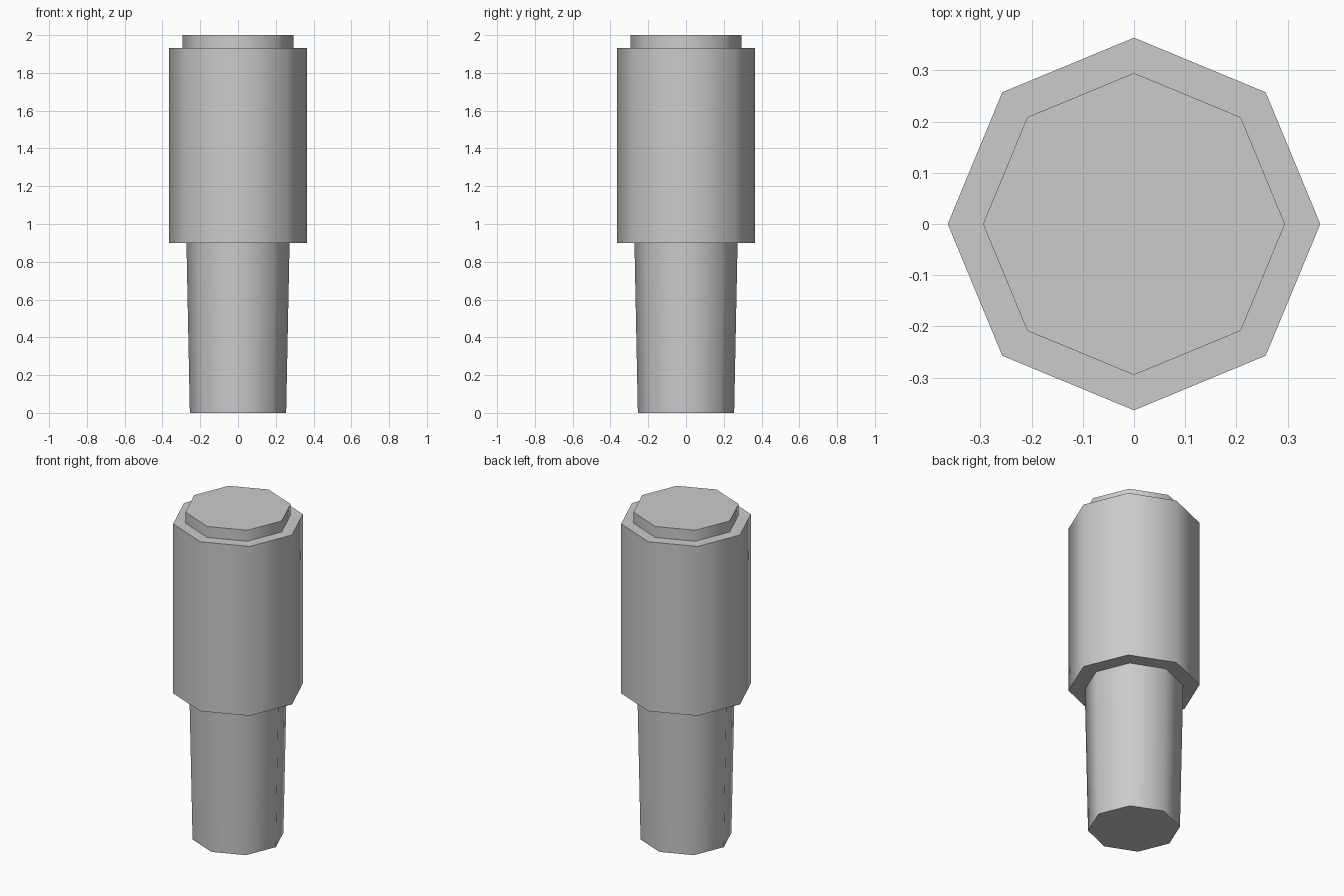
import bpy, bmesh, math

if "Cube" in bpy.data.objects:
    bpy.data.objects.remove(bpy.data.objects["Cube"])

SIDES = 8

grey = bpy.data.materials.new("plain grey")
grey.diffuse_color = (0.6, 0.6, 0.6, 1)
grey.use_nodes = True
grey.node_tree.nodes["Principled BSDF"].inputs["Base Color"].default_value = grey.diffuse_color

# Stepped profile from bottom to top: (radius, height)
profile = [(0.255, 0.0), (0.273, 0.90),      # tapered handle
           (0.364, 0.90), (0.364, 1.933),    # wide body
           (0.295, 1.933), (0.295, 2.0)]     # raised cap

bm = bmesh.new()
rings = []
for r, z in profile:
    rings.append([bm.verts.new((r * math.cos(2 * math.pi * i / SIDES),
                                r * math.sin(2 * math.pi * i / SIDES), z))
                  for i in range(SIDES)])

# Walls and step ledges
for low, high in zip(rings, rings[1:]):
    for i in range(SIDES):
        j = (i + 1) % SIDES
        bm.faces.new((low[i], low[j], high[j], high[i]))

# End caps
bm.faces.new(rings[0][::-1])
bm.faces.new(rings[-1])
bmesh.ops.recalc_face_normals(bm, faces=bm.faces[:])

mesh = bpy.data.meshes.new("stepped_handle")
bm.to_mesh(mesh)
bm.free()
mesh.materials.append(grey)
handle = bpy.data.objects.new("stepped_handle", mesh)
bpy.context.collection.objects.link(handle)

# Round shading on the walls, sharp at the steps
bpy.context.view_layer.objects.active = handle
handle.select_set(True)
bpy.ops.object.shade_smooth_by_angle(angle=math.radians(60))
